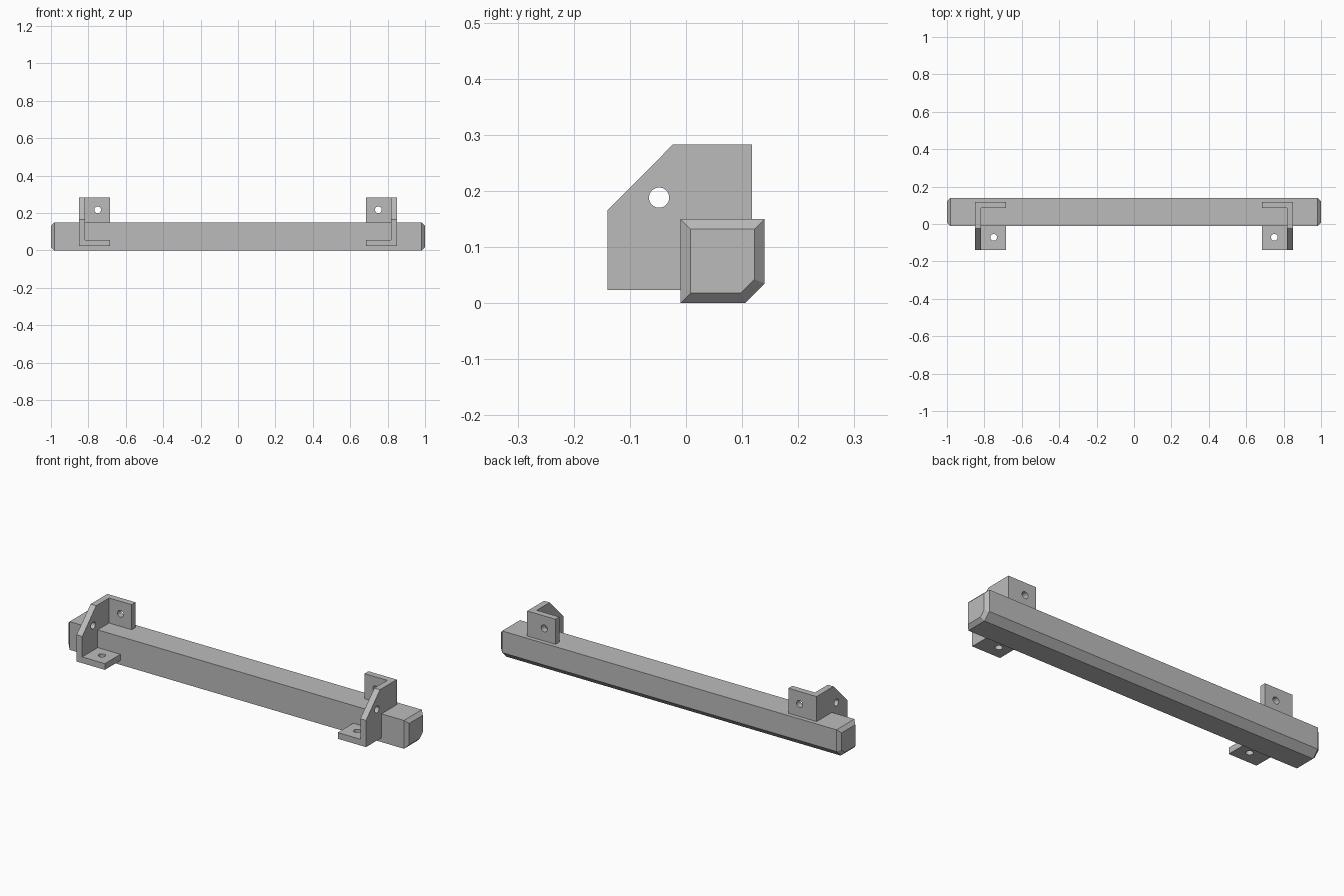
import bpy
import bmesh
import math
from mathutils import Vector

cube = bpy.data.objects.get("Cube")
if cube:
    bpy.data.objects.remove(cube, do_unlink=True)

grey = bpy.data.materials.new("plain_grey")
grey.use_nodes = True
colour = (0.5, 0.5, 0.5, 1)
grey.diffuse_color = colour
grey.node_tree.nodes["Principled BSDF"].inputs["Base Color"].default_value = colour


def finish(name, bm):
    bmesh.ops.recalc_face_normals(bm, faces=bm.faces)
    mesh = bpy.data.meshes.new(name)
    bm.to_mesh(mesh)
    bm.free()
    mesh.materials.append(grey)
    obj = bpy.data.objects.new(name, mesh)
    bpy.context.collection.objects.link(obj)
    bpy.ops.object.select_all(action='DESELECT')
    obj.select_set(True)
    bpy.context.view_layer.objects.active = obj
    bpy.ops.object.shade_smooth_by_angle(angle=math.radians(30))


def rectangle(u0, v0, u1, v1):
    return [(u0, v0), (u1, v0), (u1, v1), (u0, v1)]


def drilled_plate(name, outline, hole, place, depth):
    """Flat outline with a round hole, placed in space and given thickness."""
    bm = bmesh.new()
    u, v, r = hole
    steps = [2 * math.pi * i / 32 for i in range(32)]
    circle = [(u + r * math.cos(a), v + r * math.sin(a)) for a in steps]
    for loop in (outline, circle):
        verts = [bm.verts.new(place(*p)) for p in loop]
        for i, vert in enumerate(verts):
            bm.edges.new((vert, verts[i - 1]))
    bmesh.ops.triangle_fill(bm, edges=bm.edges[:], use_beauty=True)
    ext = bmesh.ops.extrude_face_region(bm, geom=bm.faces[:], use_keep_orig=True)
    moved = [g for g in ext["geom"] if isinstance(g, bmesh.types.BMVert)]
    bmesh.ops.translate(bm, verts=moved, vec=Vector(depth))
    finish(name, bm)


# Long bar: square section with one cut corner, bevelled at both ends
bm = bmesh.new()
section = [(-0.01, 0), (0.105, 0), (0.14, 0.035), (0.14, 0.15), (-0.01, 0.15)]
end = bm.faces.new([bm.verts.new((-1, y, z)) for y, z in section])
ext = bmesh.ops.extrude_face_region(bm, geom=[end], use_keep_orig=True)
moved = [g for g in ext["geom"] if isinstance(g, bmesh.types.BMVert)]
bmesh.ops.translate(bm, verts=moved, vec=(2, 0, 0))
rims = [e for e in bm.edges if abs(e.verts[0].co.x - e.verts[1].co.x) < 0.01]
bmesh.ops.bevel(bm, geom=rims, offset=0.018, segments=1, affect='EDGES')
finish("bar", bm)

# Corner brackets: side plate, front tab and rear tab, mirrored left and right
T = 0.033
side_outline = [(-0.14, 0.023), (0, 0.023), (0, 0.14), (0.118, 0.14),
                (0.118, 0.283), (-0.023, 0.283), (-0.14, 0.165)]
for label, s in (("left", 1), ("right", -1)):
    drilled_plate(label + "_bracket_side", side_outline, (-0.048, 0.188, 0.018),
                  lambda y, z: (s * 0.85, y, z), (-s * T, 0, 0))
    drilled_plate(label + "_bracket_front_tab",
                  rectangle(0.684, -0.14, 0.85 - T, 0), (0.75, -0.071, 0.018),
                  lambda x, y: (s * x, y, 0.023), (0, 0, T))
    drilled_plate(label + "_bracket_rear_tab",
                  rectangle(0.684, 0.14, 0.85 - T, 0.283), (0.75, 0.217, 0.018),
                  lambda x, z: (s * x, 0.118, z), (0, -T, 0))
